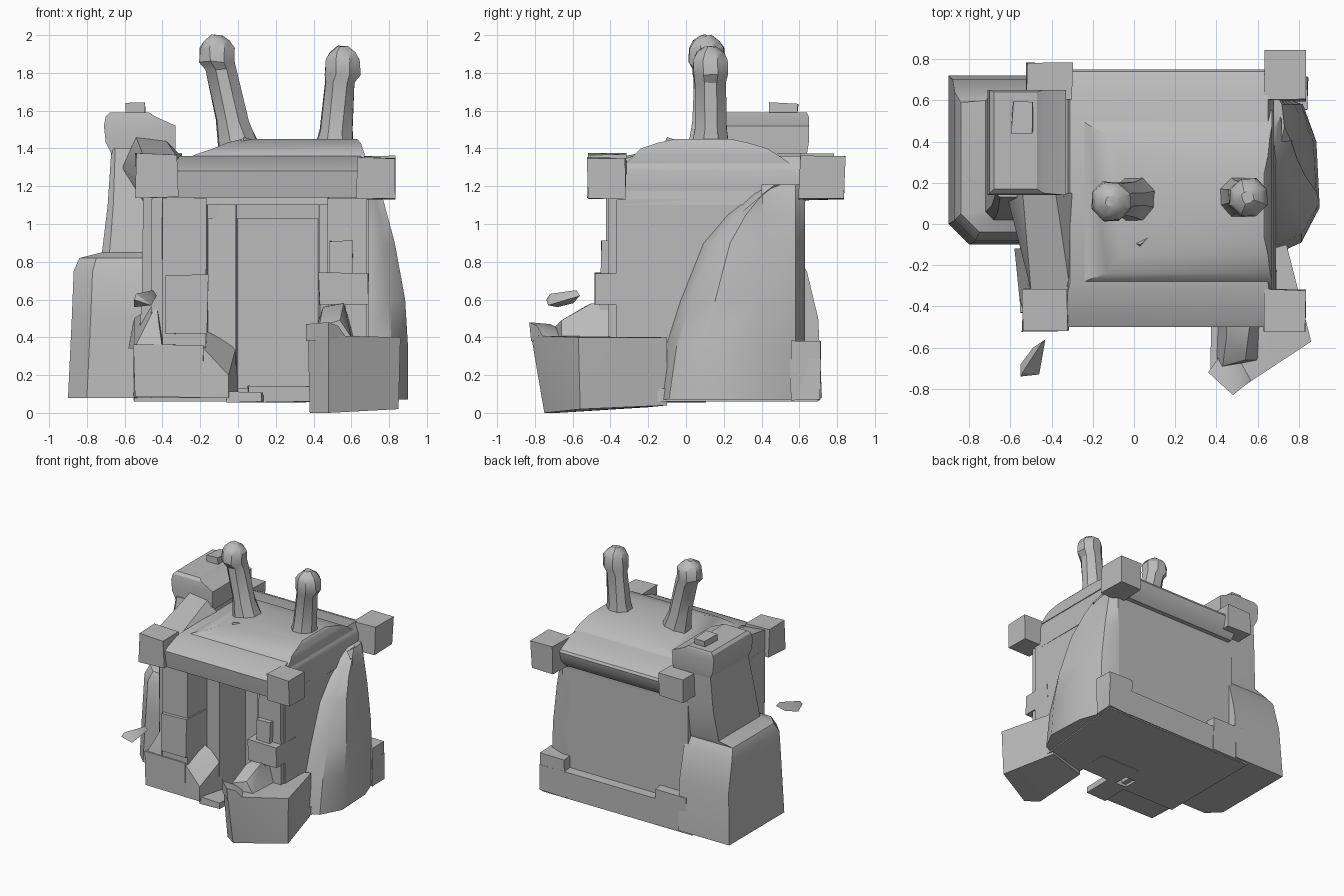
import bpy
import bmesh
import math
import random
from mathutils import Vector

random.seed(4)
default_cube = bpy.data.objects.get("Cube")
if default_cube:
    bpy.data.objects.remove(default_cube, do_unlink=True)

# One plain stone colour
stone = bpy.data.materials.new("stone_grey")
stone.use_nodes = True
stone.diffuse_color = (.5, .5, .5, 1)
shader = next(n for n in stone.node_tree.nodes if n.type == 'BSDF_PRINCIPLED')
shader.inputs["Base Color"].default_value = stone.diffuse_color
shader.inputs["Roughness"].default_value = .9

parts = []


def finish(name, bm):
    """Turn a bmesh into a named stone object."""
    bmesh.ops.recalc_face_normals(bm, faces=bm.faces)
    mesh = bpy.data.meshes.new(name)
    bm.to_mesh(mesh)
    bm.free()
    mesh.materials.append(stone)
    part = bpy.data.objects.new(name, mesh)
    bpy.context.scene.collection.objects.link(part)
    parts.append(part)


def loft(name, rings, jitter=0):
    """Skin a stack of equal rings and cap both ends."""
    bm = bmesh.new()
    loops = []
    for ring in rings:
        loop = []
        for point in ring:
            wobble = [random.uniform(-jitter, jitter) for axis in range(3)]
            loop.append(bm.verts.new(Vector(point) + Vector(wobble)))
        loops.append(loop)
    count = len(loops[0])
    for low, high in zip(loops, loops[1:]):
        for i in range(count):
            j = (i + 1) % count
            bm.faces.new((low[i], low[j], high[j], high[i]))
    bm.faces.new(loops[0])
    bm.faces.new(loops[-1])
    finish(name, bm)


def rect(z, x0, x1, y0, y1):
    return [(x0, y0, z), (x1, y0, z), (x1, y1, z), (x0, y1, z)]


def clipped(z, x0, x1, y0, y1, cut):
    """A rectangle with its outer front corner cut off."""
    return [(x0, y0 + cut, z), (x0 + cut, y0, z), (x1, y0, z), (x1, y1, z), (x0, y1, z)]


def block(name, x, y, z):
    """A slightly uneven stone block between pairs of limits."""
    loft(name, [rect(level, *x, *y) for level in z], jitter=.006)


def plan(name, outline, z0, z1):
    """A floor plan raised into a solid."""
    loft(name, [[(x, y, z) for x, y in outline] for z in (z0, z1)])


def rock(name, points):
    """A convex chunk around a few points."""
    bm = bmesh.new()
    for point in points:
        bm.verts.new(point)
    result = bmesh.ops.convex_hull(bm, input=bm.verts)
    unused = [v for v in result["geom_interior"] if isinstance(v, bmesh.types.BMVert)]
    bmesh.ops.delete(bm, geom=unused, context='VERTS')
    finish(name, bm)


def horn(name, stations, sides=8):
    """A round stack of rings with a knob at the tip."""
    rings = []
    for x, y, z, radius in stations:
        angles = [math.tau * (i + .5) / sides for i in range(sides)]
        rings.append([(x + radius * math.cos(a), y + radius * math.sin(a), z)
                      for a in angles])
    loft(name, rings, jitter=.005)


# Main walls with a stepped doorway recess
plan("walls", [(-.46, -.37), (-.18, -.37), (-.16, -.18), (-.01, -.23), (0, .1),
               (.42, .1), (.43, -.36), (.69, -.37), (.68, .63), (-.46, .63)], .08, 1.13)
block("door_lintel", (-.17, .44), (-.2, .2), (1.03, 1.15))
loft("upper_walls", [rect(1.1, -.46, .69, -.37, .63), rect(1.25, -.44, .67, -.36, .64),
                     rect(1.35, -.32, .65, -.3, .64)])

# Notched ground slab and doorsteps
plan("ground_slab", [(-.55, -.2), (-.05, -.2), (-.05, -.04), (.38, -.04), (.38, -.2),
                     (.74, -.2), (.83, .7), (-.55, .7)], .06, .13)
block("doorstep", (.05, .4), (-.16, .1), (.06, .14))
block("lower_step", (-.06, .13), (-.42, -.16), (.06, .11))

# Roof: eaves, raised mound and corner beam ends
loft("roof_slab", [rect(1.14, -.42, .68, -.48, .67), rect(1.2, -.42, .68, -.49, .73),
                   rect(1.28, -.4, .68, -.5, .75), rect(1.3, -.35, .67, -.46, .74),
                   rect(1.36, -.31, .65, -.28, .62)])
loft("roof_mound", [rect(1.32, -.32, .67, -.32, .55), rect(1.37, -.22, .67, -.27, .48),
                    rect(1.4, -.13, .66, -.24, .43), rect(1.43, -.06, .65, -.15, .33),
                    rect(1.45, .02, .63, -.06, .24)])
for name, x, y, z in [("front_right", (-.54, -.32), (-.52, -.31), (1.14, 1.37)),
                      ("front_left", (.63, .83), (-.52, -.32), (1.13, 1.35)),
                      ("back_left", (.63, .83), (.6, .84), (1.13, 1.36)),
                      ("back_right", (-.52, -.3), (.6, .78), (1.18, 1.37))]:
    block(name + "_beam_end", x, y, z)
rock("roof_chip", [(-.04, -.08, 1.39), (.02, -.13, 1.39), (.17, .02, 1.42), (.03, -.1, 1.46)])

# Two knobbed horns
horn("tall_horn", [(.01, .12, 1.4, .12), (-.03, .12, 1.55, .09), (-.09, .12, 1.82, .085),
                   (-.11, .11, 1.86, .1), (-.11, .11, 1.93, .098), (-.11, .11, 1.97, .075),
                   (-.11, .11, 2, .03)])
horn("short_horn", [(.51, .13, 1.4, .11), (.52, .13, 1.5, .09), (.54, .13, 1.75, .085),
                    (.555, .13, 1.79, .1), (.555, .13, 1.87, .098), (.55, .13, 1.91, .075),
                    (.55, .13, 1.94, .03)])

# Side tower with spreading foot, cap and stub
loft("tower", [clipped(.08, -.9, -.43, -.1, .72, .1), clipped(.5, -.88, -.43, -.09, .7, .1),
               clipped(.75, -.87, -.43, -.08, .64, .1), clipped(.82, -.84, -.43, -.04, .59, .09),
               clipped(.85, -.72, -.42, .02, .6, .04), clipped(1.1, -.69, -.38, .06, .63, .03),
               clipped(1.4, -.67, -.34, .13, .64, .02)])
loft("tower_cap", [rect(1.37, -.67, -.33, .14, .64), rect(1.43, -.7, -.33, .14, .65),
                   rect(1.52, -.71, -.33, .14, .65), rect(1.57, -.7, -.44, .15, .65),
                   rect(1.59, -.68, -.47, .17, .64)])
block("cap_stub", (-.59, -.49), (.44, .59), (1.55, 1.64))

# Wall shoulder sloping from the tower down to the front beam
loft("side_wall", [rect(.1, -.54, -.4, -.28, .3), rect(.6, -.51, -.4, -.3, .3),
                   rect(1.25, -.5, -.36, -.32, .3)])
rock("shoulder", [(-.5, -.32, 1.2), (-.32, -.32, 1.2), (-.5, -.32, 1.36), (-.31, -.32, 1.34),
                  (-.54, .15, 1.46), (-.38, .15, 1.44), (-.3, .15, 1.36), (-.62, .15, 1.3),
                  (-.5, .15, 1.1)])

# Rounded buttress on the opposite side
levels = [(.07, -.15, .9), (.35, -.11, .9), (.6, -.03, .885), (.9, .09, .83),
          (1.05, .22, .79), (1.16, .36, .76), (1.21, .46, .73)]
loft("buttress", [[(.6, front, z), (.68, front, z), (.68 + (out - .68) * .6, front + .06, z),
                   (out, front + (.5 - front) * .35, z), (out - .015, .4, z),
                   (.7 + (out - .7) * .6, .58, z), (.69, .63, z), (.6, .63, z)]
                  for z, front, out in levels])

# Back plinth with raised ends
block("plinth", (-.55, .84), (.55, .71), (.07, .28))
block("plinth_left_end", (.62, .84), (.56, .71), (.07, .38))
block("plinth_right_end", (-.5, -.21), (.55, .71), (.07, .36))

# Front pillars and their bases
for name, x, y, z in [("right_pillar", (-.4, -.17), (-.42, -.2), (.35, 1.14)),
                      ("right_pillar_block", (-.39, -.16), (-.45, -.2), (.42, .73)),
                      ("right_base", (-.55, -.18), (-.43, -.05), (.08, .36)),
                      ("left_pillar", (.47, .68), (-.41, -.2), (.3, 1.14)),
                      ("left_pillar_block", (.43, .69), (-.48, -.22), (.57, .74)),
                      ("left_pillar_brick", (.48, .61), (-.45, -.3), (.72, .91)),
                      ("left_pillar_foot", (.44, .57), (-.46, -.25), (.4, .6))]:
    block(name, x, y, z)
rock("base_slope", [(-.2, -.43, .08), (-.05, -.43, .08), (-.05, -.43, .2), (-.2, -.42, .36),
                    (0, -.2, .1), (-.01, -.2, .35), (-.18, -.2, .44), (-.2, -.2, .08)])
rock("side_rubble", [(-.55, -.42, .34), (-.4, -.43, .34), (-.42, -.4, .48), (-.5, -.38, .44),
                     (-.58, -.12, .34), (-.55, -.12, .5), (-.4, -.12, .56), (-.43, -.36, .58)])

# Angular boulder by the doorway, with rubble on top
rock("boulder", [(.38, -.2, .03), (.38, -.68, 0), (.48, -.75, 0), (.85, -.56, .02),
                 (.73, -.1, .04), (.38, -.2, .39), (.37, -.72, .4), (.48, -.82, .41),
                 (.86, -.57, .4), (.74, -.1, .4)])
rock("boulder_peak", [(.36, -.72, .38), (.48, -.82, .38), (.58, -.75, .39), (.48, -.55, .38),
                      (.36, -.72, .47), (.48, -.83, .48), (.53, -.79, .46), (.44, -.68, .45)])
rock("boulder_rubble", [(.4, -.7, .4), (.6, -.66, .4), (.62, -.2, .4), (.42, -.2, .4),
                        (.43, -.69, .46), (.54, -.66, .49), (.45, -.54, .56), (.56, -.5, .58),
                        (.56, -.22, .57), (.45, -.22, .57)])

# Loose shard in front
rock("loose_shard", [(-.55, -.74, .6), (-.46, -.73, .57), (-.43, -.56, .62), (-.55, -.68, .56),
                     (-.54, -.72, .63), (-.45, -.58, .65), (-.49, -.6, .58)])

# Crisp edges with softly shaded faces
bpy.ops.object.select_all(action='DESELECT')
for part in parts:
    part.select_set(True)
bpy.context.view_layer.objects.active = parts[0]
bpy.ops.object.shade_smooth_by_angle(angle=math.radians(32))
